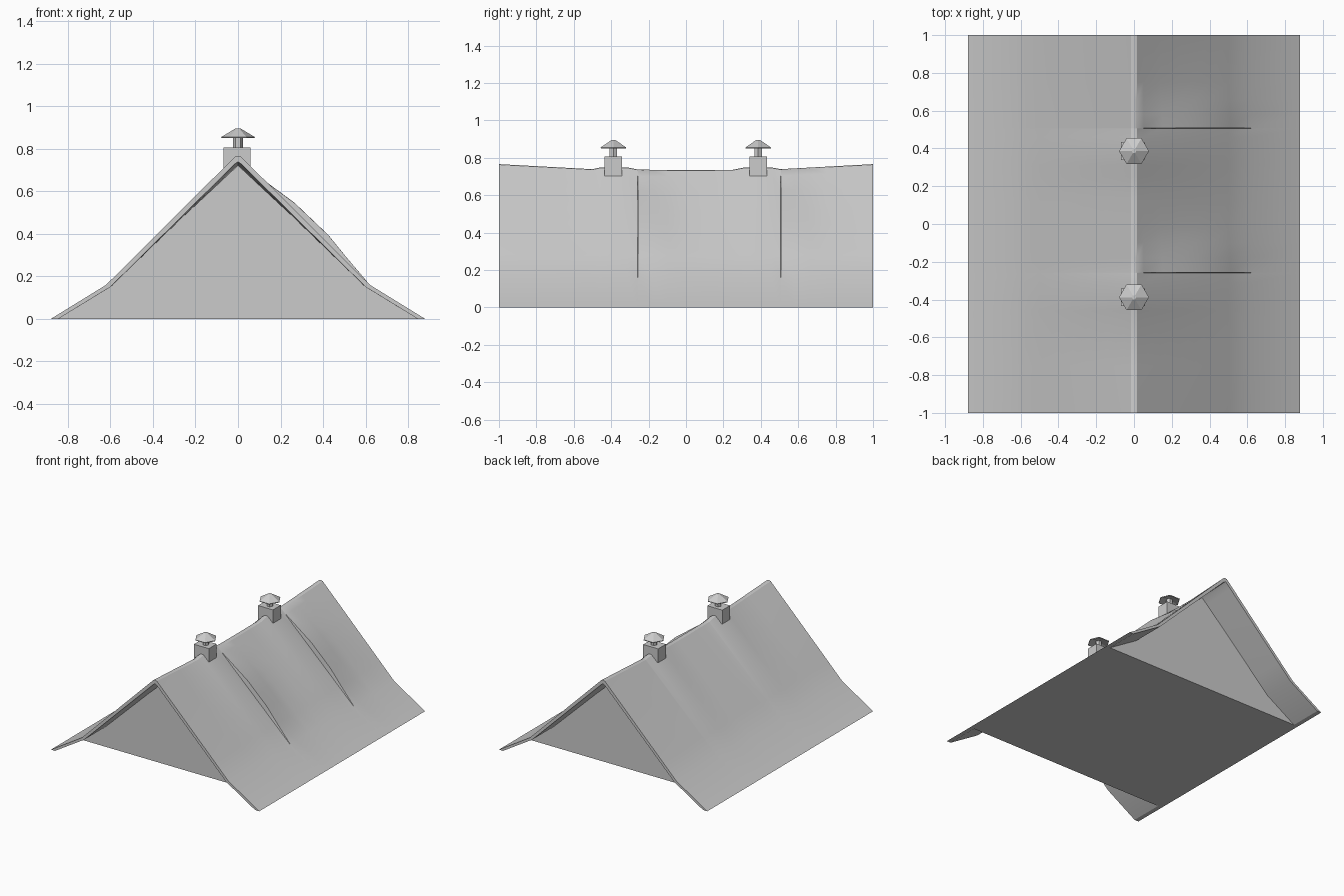
import bpy, bmesh, math

if "Cube" in bpy.data.objects:
    bpy.data.objects.remove(bpy.data.objects["Cube"])

def finish(name, bm, smooth=False):
    bmesh.ops.recalc_face_normals(bm, faces=bm.faces)
    me = bpy.data.meshes.new(name)
    bm.to_mesh(me)
    bm.free()
    ob = bpy.data.objects.new(name, me)
    bpy.context.collection.objects.link(ob)
    if smooth:
        bpy.ops.object.select_all(action='DESELECT')
        bpy.context.view_layer.objects.active = ob
        ob.select_set(True)
        bpy.ops.object.shade_smooth_by_angle(angle=math.radians(30))
    return ob

def lerp(v, pts):
    for (a, p), (b, q) in zip(pts, pts[1:]):
        if v <= b:
            return p + (q - p) * (v - a) / (b - a)
    return pts[-1][1]

# Roof profile and sagging ridge
HALF = [(0, .766), (.015, .762), (.62, .16), (.88, 0)]
INNER = [(0, .738), (.015, .728), (.60, .15), (.845, 0)]
RIDGE = [(0, .735), (.25, .736), (.31, .748), (.46, .748), (.5, .739), (1, .766)]

def sag(x, y, z):
    fade = max(0, 1 - abs(x) / .62)
    return z - (.766 - lerp(abs(y), RIDGE)) * fade

def lift(x, y):
    # boards lifted on the right slope: sharp front lip fading backwards
    h = 0
    for y0 in (-.26, .505):
        d = y - y0
        if 0.001 < d < .24:
            h += .036 * (1 - d / .24) * lerp(x, [(-1, 0), (.04, 0), (.24, 1), (.40, 1), (.6, 0), (1, 0)])
    return h

# Roof shell
right = [.015, .05, .14, .24, .32, .40, .5, .62, .88]
xs = [-v for v in reversed(right)] + [0] + right
ys = [-1, -.75, -.5, -.46, -.385, -.31, -.26, -.257, -.18, -.1, -.02, .12, .25,
      .31, .385, .46, .505, .508, .58, .66, .75, 1]
bm = bmesh.new()
top, low = [], []
for y in ys:
    row, under = [], []
    for x in xs:
        h = lift(x, y)
        row.append(bm.verts.new((x + h * .7, y, sag(x, y, lerp(abs(x), HALF)) + h * .7)))
        xi = math.copysign(lerp(abs(x), [(0, 0), (.015, .015), (.62, .60), (.88, .845)]), x)
        under.append(bm.verts.new((xi, y, sag(xi, y, lerp(abs(xi), INNER)))))
    top.append(row)
    low.append(under)
n, m = len(xs), len(ys)
for j in range(m - 1):
    for g in (top, low):
        for i in range(n - 1):
            bm.faces.new((g[j][i], g[j][i + 1], g[j + 1][i + 1], g[j + 1][i]))
    for i in (0, n - 1):
        bm.faces.new((top[j][i], top[j + 1][i], low[j + 1][i], low[j][i]))
for j in (0, m - 1):
    for i in range(n - 1):
        bm.faces.new((top[j][i], top[j][i + 1], low[j][i + 1], low[j][i]))
finish("roof", bm, True)

# Gable block closing both ends and the bottom
bm = bmesh.new()
prof = [(-.85, 0), (-.605, .155), (0, .722), (.605, .155), (.85, 0)]
rings = [[bm.verts.new((x, y, z)) for x, z in prof] for y in (-.745, 0, .745)]
for v in rings[1]:
    if v.co.x == 0:
        v.co.z = .715
for a, b in zip(rings, rings[1:]):
    for i in range(5):
        k = (i + 1) % 5
        bm.faces.new((a[i], a[k], b[k], b[i]))
bm.faces.new(rings[0])
bm.faces.new(rings[2])
finish("gable_block", bm)

# Chimneys: stack, flue pipe and hexagonal cowl
def hex_lathe(name, y, pts, rot=0):
    bm = bmesh.new()
    rs = [[bm.verts.new((r * math.cos(rot + k * math.pi / 3),
                         y + r * math.sin(rot + k * math.pi / 3), z))
           for k in range(6)] for r, z in pts]
    for a, b in zip(rs, rs[1:]):
        for k in range(6):
            q = (k + 1) % 6
            bm.faces.new((a[k], a[q], b[q], b[k]))
    bm.faces.new(rs[0])
    bm.faces.new(rs[-1])
    finish(name, bm)

for side, y in (("front", -.388), ("back", .386)):
    bm = bmesh.new()
    bmesh.ops.create_cube(bm, size=1)
    for v in bm.verts:
        v.co = (v.co.x * .126 - .005, y + v.co.y * .094, .753 + v.co.z * .106)
    finish(side + "_chimney_stack", bm)
    hex_lathe(side + "_flue_pipe", y, [(.023, .80), (.023, .86)])
    hex_lathe(side + "_cowl", y, [(.02, .862), (.078, .850), (.079, .855), (.012, .895)])
